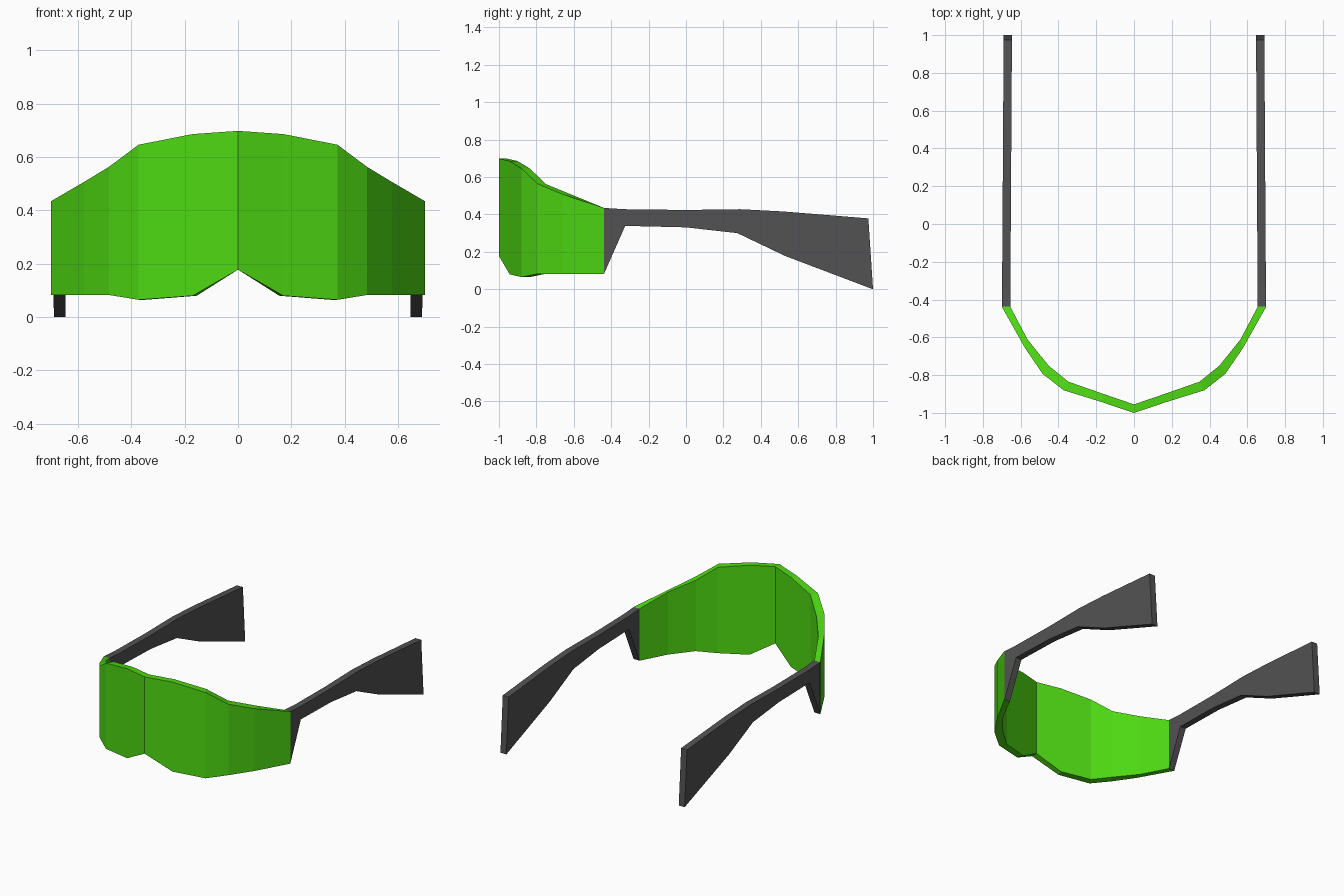
import bpy, bmesh

if "Cube" in bpy.data.objects:
    bpy.data.objects.remove(bpy.data.objects["Cube"])


def material(name, color):
    m = bpy.data.materials.new(name)
    m.diffuse_color = (*color, 1)
    m.use_nodes = True
    m.node_tree.nodes["Principled BSDF"].inputs["Base Color"].default_value = m.diffuse_color
    return m


def band(name, sections, mat):
    """Closed flat-faced band through a row of four-cornered sections."""
    bm = bmesh.new()
    rings = [[bm.verts.new(p) for p in s] for s in sections]
    for a, b in zip(rings, rings[1:]):
        for i in range(4):
            j = (i + 1) % 4
            bm.faces.new((a[i], a[j], b[j], b[i]))
    bm.faces.new(rings[0])
    bm.faces.new(rings[-1])
    bmesh.ops.recalc_face_normals(bm, faces=bm.faces)
    me = bpy.data.meshes.new(name)
    bm.to_mesh(me)
    bm.free()
    me.materials.append(mat)
    ob = bpy.data.objects.new(name, me)
    bpy.context.collection.objects.link(ob)
    return ob


green = material("lens green", (0.075, 0.69, 0.006))
grey = material("frame dark grey", (0.085, 0.085, 0.087))

# Wraparound lens: outer x, y, inner x, y, bottom z, top z from nose to temple
half = [
    (0.000, -1.000, 0.000, -0.955, 0.178, 0.698),
    (0.170, -0.943, 0.155, -0.902, 0.080, 0.686),
    (0.373, -0.880, 0.347, -0.835, 0.065, 0.646),
    (0.484, -0.793, 0.452, -0.750, 0.083, 0.563),
    (0.578, -0.655, 0.563, -0.612, 0.083, 0.506),
    (0.700, -0.438, 0.655, -0.438, 0.083, 0.435),
]


def lens_section(row, s):
    ox, oy, ix, iy, lo, hi = row
    return [(s * ox, oy, lo), (s * ox, oy, hi), (s * ix, iy, hi), (s * ix, iy, lo)]


band("lens", [lens_section(r, -1) for r in half[:0:-1]]
     + [lens_section(r, 1) for r in half], green)

# Temple arms: top y, z and bottom y, z from hinge to tip
profile = [
    (-0.438, 0.435, -0.438, 0.083),
    (-0.330, 0.428, -0.325, 0.339),
    (0.000, 0.424, 0.000, 0.331),
    (0.290, 0.428, 0.275, 0.300),
    (0.520, 0.416, 0.530, 0.178),
    (0.975, 0.379, 1.000, 0.000),
]


def arm_section(row, s):
    ty, tz, by, bz = row
    shift = lambda y: 0.009 * (y + 0.438) / 1.438  # slight inward taper
    return [(s * (0.699 - shift(ty)), ty, tz), (s * (0.655 - shift(ty)), ty, tz),
            (s * (0.655 - shift(by)), by, bz), (s * (0.699 - shift(by)), by, bz)]


for side, s in (("left", -1), ("right", 1)):
    band(side + "_temple_arm", [arm_section(r, s) for r in profile], grey)
